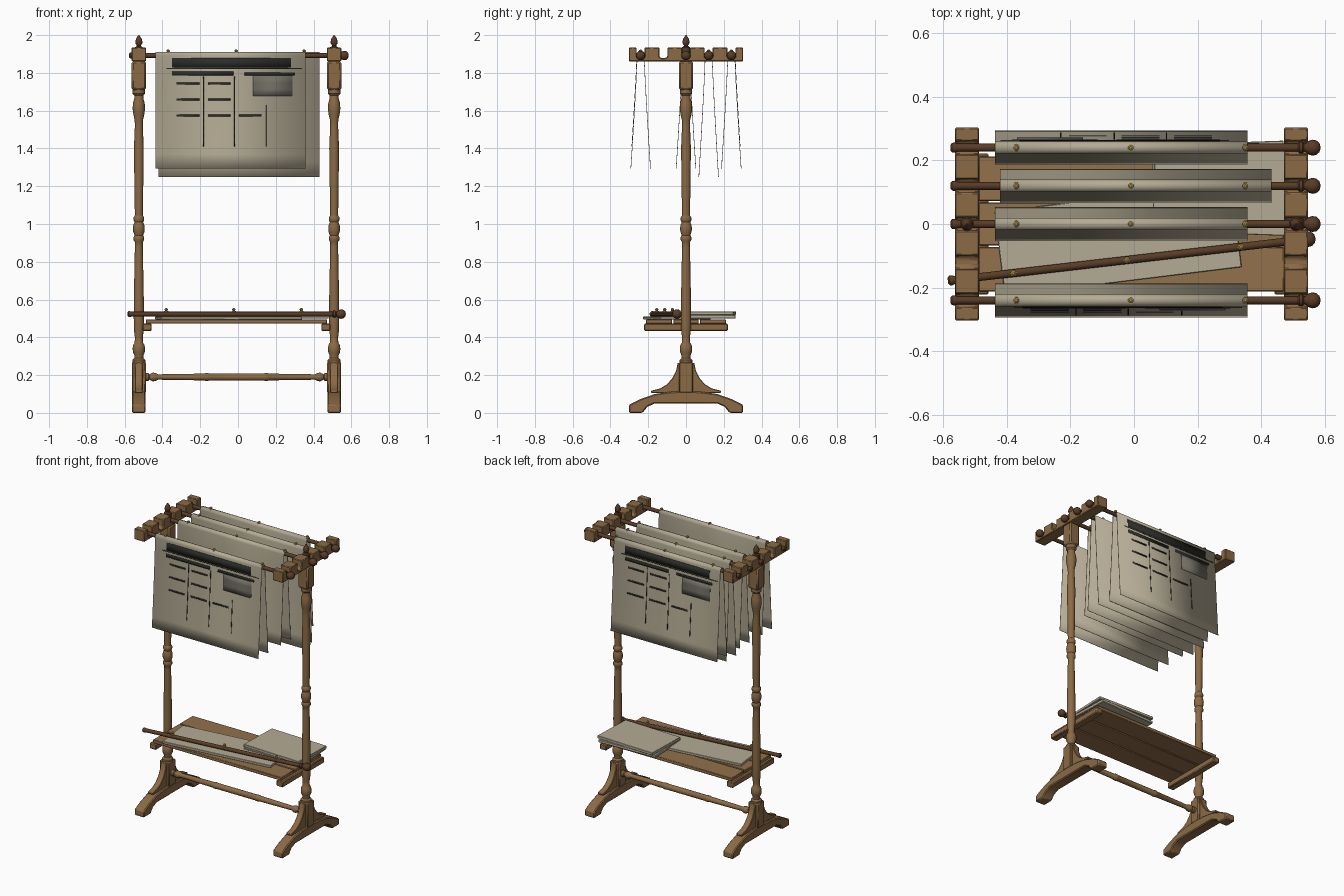
import bpy, bmesh, math
from mathutils import Matrix, Vector

if "Cube" in bpy.data.objects:
    bpy.data.objects.remove(bpy.data.objects["Cube"])

CX, HALF = -0.008, 0.517            # frame centre and half post spacing
POSTS = (CX - HALF, CX + HALF)


def mat(name, c):
    m = bpy.data.materials.new(name)
    m.diffuse_color = (*c, 1)
    m.use_nodes = True
    m.node_tree.nodes["Principled BSDF"].inputs["Base Color"].default_value = m.diffuse_color
    return m


WOOD = mat("oak", (0.26, 0.145, 0.06))
SHELF = mat("shelf_oak", (0.29, 0.165, 0.07))
DARK = mat("walnut", (0.10, 0.045, 0.02))
PAPER = mat("newsprint", (0.46, 0.41, 0.30))
INK = mat("ink", (0.025, 0.025, 0.022))
PHOTO = mat("photo_grey", (0.17, 0.16, 0.13))
BRASS = mat("brass", (0.42, 0.28, 0.08))
TO_X = Matrix.Rotation(math.pi / 2, 4, 'Y')


def make(name, bm, m, M=Matrix(), bevel=0, solid=0):
    bmesh.ops.recalc_face_normals(bm, faces=bm.faces)
    me = bpy.data.meshes.new(name)
    bm.to_mesh(me)
    bm.free()
    me.transform(M)
    me.materials.append(m)
    me.shade_smooth()
    me.set_sharp_from_angle(angle=math.radians(35))
    ob = bpy.data.objects.new(name, me)
    bpy.context.collection.objects.link(ob)
    if solid:
        s = ob.modifiers.new("thickness", 'SOLIDIFY')
        s.thickness, s.offset = solid, 0
    if bevel:
        b = ob.modifiers.new("bevel", 'BEVEL')
        b.width, b.segments, b.limit_method = bevel, 1, 'ANGLE'
    return ob


def box(name, x0, x1, y0, y1, z0, z1, m, bevel=0.004, rot=0):
    bm = bmesh.new()
    bmesh.ops.create_cube(bm, size=1)
    S = Matrix.Diagonal((x1 - x0, y1 - y0, z1 - z0, 1))
    T = Matrix.Translation(((x0 + x1) / 2, (y0 + y1) / 2, (z0 + z1) / 2))
    return make(name, bm, m, T @ Matrix.Rotation(math.radians(rot), 4, 'Z') @ S, bevel)


def lathe(name, prof, m, M=Matrix(), n=20):
    bm = bmesh.new()
    rings = [[bm.verts.new((r * math.cos(2 * math.pi * i / n), r * math.sin(2 * math.pi * i / n), z))
              for i in range(n)] for r, z in prof]
    for a, b in zip(rings, rings[1:]):
        for i in range(n):
            j = (i + 1) % n
            bm.faces.new((a[i], a[j], b[j], b[i]))
    bm.faces.new(rings[0])
    bm.faces.new(rings[-1])
    return make(name, bm, m, M)


def slab(name, pts, x, w, m, bevel=0.004):
    """Closed y-z outline given thickness w along x."""
    bm = bmesh.new()
    f = bm.faces.new([bm.verts.new((x - w / 2, y, z)) for y, z in pts])
    ext = bmesh.ops.extrude_face_region(bm, geom=[f])
    bmesh.ops.translate(bm, vec=(w, 0, 0), verts=[v for v in ext['geom'] if isinstance(v, bmesh.types.BMVert)])
    return make(name, bm, m, bevel=bevel)


def mirrored(half):
    """Mirror an outline half (y >= 0) across y = 0, skipping points on the axis."""
    return half + [(-y, z) for y, z in reversed(half) if y > 0]


# End frames: foot, brackets, turned post, notched top bar, finial
foot = mirrored([(0, 0.05), (0.165, 0.05), (0.205, 0.032), (0.23, 0), (0.303, 0), (0.303, 0.042),
                 (0.245, 0.072), (0.165, 0.1), (0.08, 0.112), (0, 0.114)])
bracket = mirrored([(0, 0.105), (0.185, 0.105), (0.185, 0.117), (0.135, 0.13), (0.098, 0.153),
                    (0.07, 0.187), (0.052, 0.225), (0.044, 0.265), (0, 0.265)])
post = [(0.034, 0.265), (0.034, 0.28), (0.024, 0.29), (0.024, 0.305), (0.031, 0.32), (0.033, 0.34),
        (0.03, 0.36), (0.022, 0.372), (0.021, 0.40), (0.025, 0.43), (0.027, 0.50), (0.026, 0.62),
        (0.021, 0.88), (0.021, 0.905), (0.028, 0.915), (0.028, 0.93), (0.023, 0.94), (0.03, 0.96),
        (0.031, 0.975), (0.03, 0.99), (0.023, 1.01), (0.028, 1.02), (0.028, 1.035), (0.021, 1.045),
        (0.022, 1.1), (0.026, 1.40), (0.021, 1.52), (0.022, 1.55), (0.029, 1.58), (0.033, 1.61),
        (0.031, 1.64), (0.024, 1.665), (0.024, 1.68), (0.033, 1.69), (0.033, 1.72)]
finial = [(0.022, 1.878), (0.022, 1.935), (0.013, 1.94), (0.011, 1.946), (0.018, 1.956),
          (0.019, 1.966), (0.015, 1.98), (0.008, 1.992), (0.002, 2.0)]
NOTCHES = (-0.24, -0.12, 0, 0.12, 0.24)
bar = [(0.303, 1.861), (-0.303, 1.861), (-0.303, 1.934)]
for y in NOTCHES:
    bar += [(y - 0.021, 1.934), (y - 0.021, 1.886), (y - 0.01, 1.878), (y + 0.01, 1.878),
            (y + 0.021, 1.886), (y + 0.021, 1.934)]
bar.append((0.303, 1.934))
for side, x in zip(("left", "right"), POSTS):
    slab(side + "_foot", foot, x, 0.072, WOOD, 0.006)
    slab(side + "_brackets", bracket, x, 0.042, WOOD, 0.003)
    box(side + "_post_base", x - 0.037, x + 0.037, -0.037, 0.037, 0.105, 0.27, WOOD, 0.006)
    T = Matrix.Translation((x, 0, 0))
    lathe(side + "_post", post, WOOD, T)
    box(side + "_post_head", x - 0.038, x + 0.038, -0.038, 0.038, 1.71, 1.862, WOOD, 0.009)
    slab(side + "_top_bar", bar, x, 0.076, WOOD, 0.004)
    lathe(side + "_finial", finial, DARK, T)

# Turned stretcher between the feet
hs = [(0.02, 0.49), (0.02, 0.465), (0.014, 0.46), (0.023, 0.445), (0.022, 0.43), (0.014, 0.415),
      (0.015, 0.38), (0.018, 0.17), (0.021, 0.165), (0.021, 0.15), (0.019, 0.145)]
lathe("stretcher", [(r, -z) for r, z in hs] + [(r, z) for r, z in reversed(hs)], WOOD,
      Matrix.Translation((CX, 0, 0.19)) @ TO_X)

# Shelf planks on two battens
for i, (y0, y1) in enumerate(((-0.212, -0.073), (-0.067, 0.067), (0.073, 0.212))):
    box(f"shelf_plank_{i}", -0.488, 0.472, y0, y1, 0.472, 0.494, SHELF, 0.003)
for i, x in enumerate((-0.481, 0.465)):
    box(f"shelf_batten_{i}", x - 0.024, x + 0.024, -0.222, 0.222, 0.434, 0.473, WOOD, 0.005)


# Newspaper rods with end knobs and brass pins
def rod(name, M):
    prof = [(0.009, -0.577), (0.015, -0.572), (0.016, -0.565), (0.013, -0.556), (0.0125, -0.55),
            (0.0125, 0.515), (0.018, 0.52), (0.018, 0.53), (0.012, 0.535), (0.013, 0.54),
            (0.021, 0.548), (0.025, 0.56), (0.023, 0.573), (0.014, 0.583), (0.004, 0.586)]
    lathe(name, prof, DARK, M @ TO_X, 16)
    pin = [(0.011, 0.012), (0.011, 0.017), (0.005, 0.018), (0.009, 0.022), (0.009, 0.027), (0.004, 0.031)]
    for i, x in enumerate((-0.37, -0.01, 0.35)):
        lathe(f"{name}_pin_{i}", pin, BRASS, M @ Matrix.Translation((x, 0, 0)), 12)


ROD_Z = 1.892


def sheet_y(z, zb):
    """Distance of a hanging sheet from its rod's centre plane at height z."""
    t = (ROD_Z - z) / (ROD_Z - zb)
    return 0.018 + 0.034 * t ** 1.15


def hanging_paper(name, x0, x1, y, zb):
    side = [(sheet_y(z, zb), z) for z in [zb + (ROD_Z - zb) * k / 8 for k in range(9)]]
    arc = [(0.018 * math.cos(a), ROD_Z + 0.018 * math.sin(a)) for a in [math.pi * k / 10 for k in range(1, 10)]]
    prof = side + arc + [(-p, z) for p, z in reversed(side)]
    bm = bmesh.new()
    cols = [[bm.verts.new((x, y + p, z)) for p, z in prof] for x in (x0, x1)]
    for i in range(len(prof) - 1):
        bm.faces.new((cols[0][i], cols[0][i + 1], cols[1][i + 1], cols[1][i]))
    make(name, bm, PAPER, solid=0.003)


for i, (y, x0, x1, zb) in enumerate(((-0.24, -0.437, 0.357, 1.295), (0, -0.437, 0.357, 1.295),
                                     (0.12, -0.422, 0.432, 1.25), (0.24, -0.437, 0.357, 1.295))):
    rod(f"rod_{i}", Matrix.Translation((0, y, ROD_Z)))
    hanging_paper(f"hanging_paper_{i}", x0, x1, y, zb)

# Abstract page layout on the outermost sheets: x0, x1, z0, z1
layout = {
    "masthead_block": [(-0.35, 0.28, 1.828, 1.88)],
    "rule": [(-0.378, 0.34, 1.82, 1.825)],
    "headline_bar": [(-0.35, -0.025, 1.785, 1.806), (0.035, 0.303, 1.787, 1.803)],
    "picture_block": [(0.08, 0.288, 1.678, 1.785)],
    "subhead_bar": [(x, x + 0.12, z - 0.005, z + 0.005) for z in (1.743, 1.659, 1.574)
                    for x in (-0.325, -0.16)] + [(0.006, 0.124, 1.569, 1.579)],
    "column_line": [(x, x + 0.004, 1.41, z) for x, z in ((-0.184, 1.78), (-0.02, 1.78), (0.148, 1.63))],
}
for page, y, s in (("front", -0.24, -1), ("back", 0.24, 1)):
    for kind, rects in layout.items():
        bm = bmesh.new()
        for x0, x1, z0, z1 in rects:
            n = max(1, round((z1 - z0) / 0.04))
            rows = []
            for k in range(n + 1):
                z = z0 + (z1 - z0) * k / n
                p = y + s * (sheet_y(z, 1.295) + 0.0028)
                rows.append([bm.verts.new((x if s < 0 else -0.08 - x, p, z)) for x in (x0, x1)])
            for a, b in zip(rows, rows[1:]):
                bm.faces.new((a[0], a[1], b[1], b[0]))
        m = PHOTO if kind == "picture_block" else INK
        make(f"{page}_{kind}", bm, m, solid=0.0015)

# Loose rod and folded papers lying on the shelf
rod("loose_rod", Matrix.Translation((-0.012, -0.112, 0.523)) @ Matrix.Rotation(math.radians(6.6), 4, 'Z'))
box("shelf_paper_long", -0.425, 0.325, -0.182, 0.085, 0.494, 0.51, PAPER, 0.002, 7)
box("shelf_paper_lower", 0.06, 0.475, -0.025, 0.255, 0.5, 0.518, PAPER, 0.002, 2)
box("shelf_paper_upper", 0.062, 0.482, -0.03, 0.258, 0.519, 0.537, PAPER, 0.002, -2)
